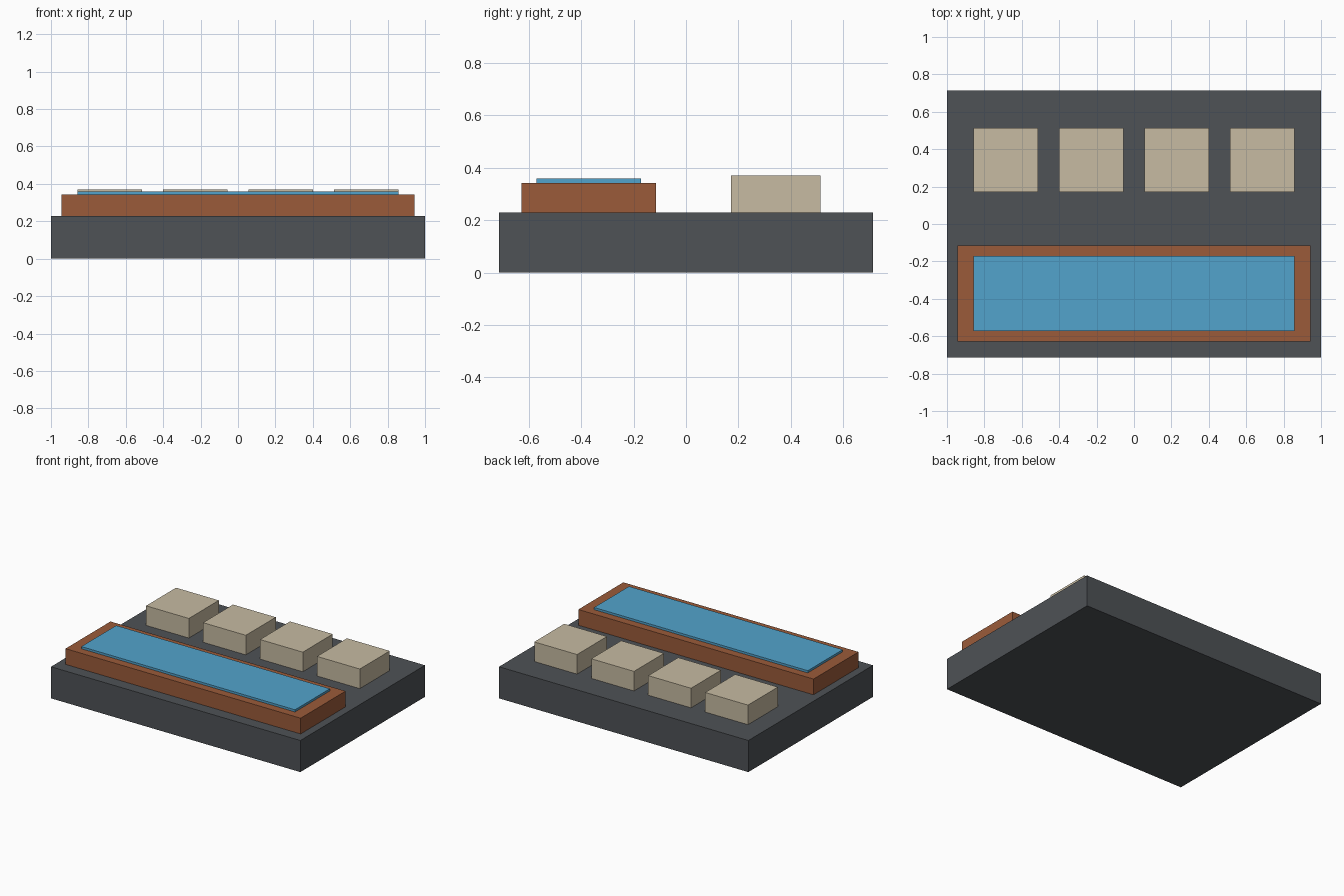
import bpy
import bmesh
from mathutils import Vector

cube = bpy.data.objects.get("Cube")
if cube:
    bpy.data.objects.remove(cube, do_unlink=True)


def material(name, rgb):
    mat = bpy.data.materials.new(name)
    mat.use_nodes = True
    colour = (*rgb, 1.0)
    mat.diffuse_color = colour
    mat.node_tree.nodes["Principled BSDF"].inputs["Base Color"].default_value = colour
    return mat


def box(name, low, high, mat):
    """Flat-sided box between two opposite corners."""
    low, high = Vector(low), Vector(high)
    mesh = bpy.data.meshes.new(name)
    bm = bmesh.new()
    bmesh.ops.create_cube(bm, size=1)
    bmesh.ops.scale(bm, vec=high - low, verts=bm.verts)
    bm.to_mesh(mesh)
    bm.free()
    mesh.materials.append(mat)
    obj = bpy.data.objects.new(name, mesh)
    obj.location = (low + high) / 2
    bpy.context.collection.objects.link(obj)
    return obj


slate = material("slate grey", (0.077, 0.084, 0.093))
rust = material("rust brown", (0.328, 0.105, 0.042))
blue = material("water blue", (0.084, 0.366, 0.604))
sand = material("sand beige", (0.571, 0.497, 0.361))

BASE_TOP = 0.229
TRAY_TOP = 0.343

# Base slab
box("base_slab", (-1, -0.714, 0), (1, 0.714, BASE_TOP), slate)

# Long tray at the front with its raised panel
box("front_tray", (-0.943, -0.629, BASE_TOP), (0.943, -0.114, TRAY_TOP), rust)
box("tray_panel", (-0.857, -0.571, TRAY_TOP), (0.857, -0.171, 0.359), blue)

# Row of four blocks at the back
SPACING = 0.457
HALF = 0.1715
for i in range(4):
    x = (i - 1.5) * SPACING
    box(f"back_block_{i + 1}", (x - HALF, 0.171, BASE_TOP), (x + HALF, 0.514, 0.371), sand)
